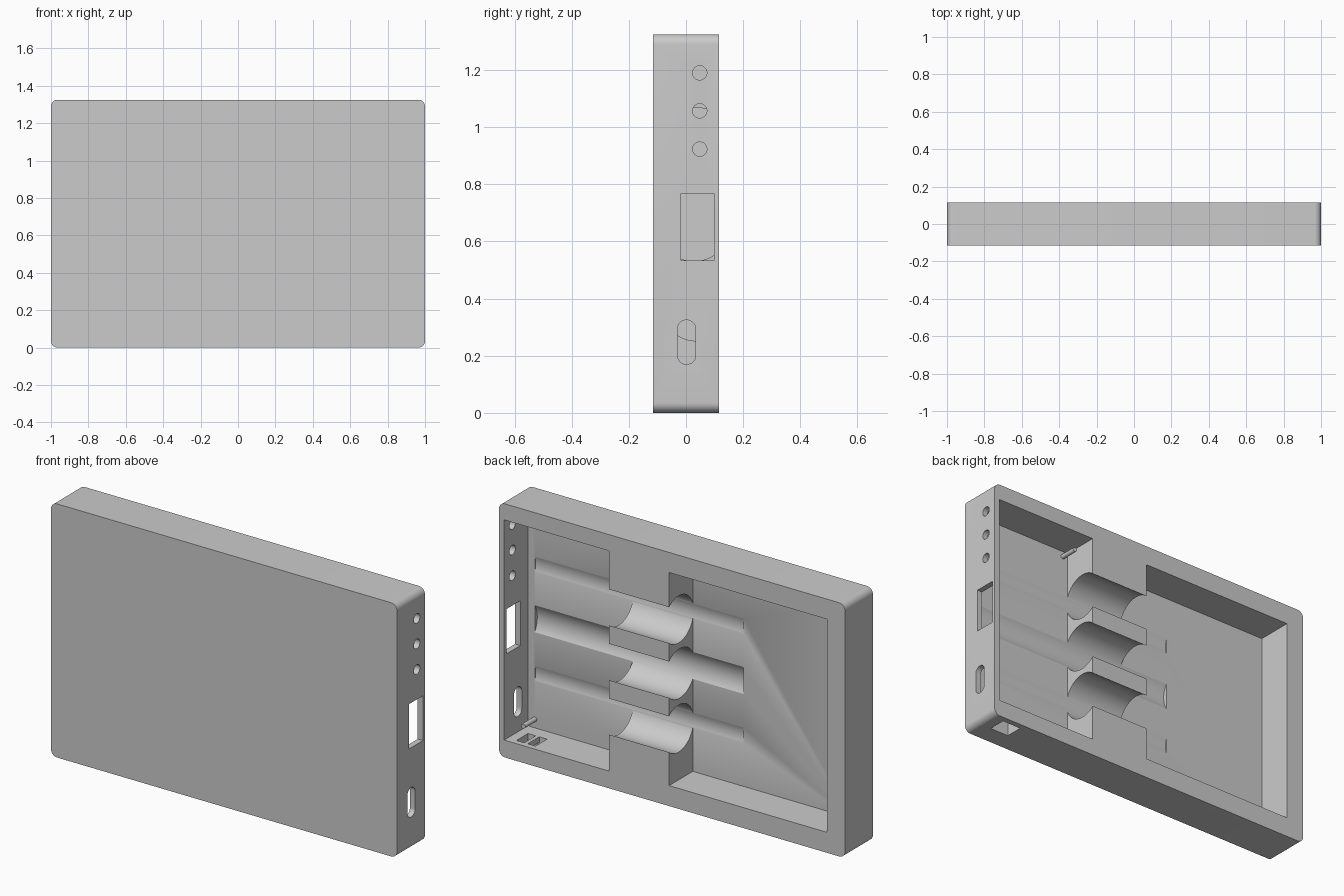
import bpy
import bmesh
import math
from mathutils import Matrix, Vector

if "Cube" in bpy.data.objects:
    bpy.data.objects.remove(bpy.data.objects["Cube"])

grey = bpy.data.materials.new("plain_grey")
grey.use_nodes = True
GREY = (0.6, 0.6, 0.6, 1)
grey.diffuse_color = GREY
grey.node_tree.nodes["Principled BSDF"].inputs["Base Color"].default_value = GREY

BACK, FLOOR, HEIGHT = 0.115, -0.08, 1.325


def finish(bm, name):
    mesh = bpy.data.meshes.new(name)
    bm.to_mesh(mesh)
    bm.free()
    obj = bpy.data.objects.new(name, mesh)
    mesh.materials.append(grey)
    bpy.context.collection.objects.link(obj)
    return obj


def box(name, x, y, z, radius=0, axis=1):
    """Box from (low, high) ranges, with the edges along one axis rounded."""
    bm = bmesh.new()
    bmesh.ops.create_cube(bm, size=1)
    for v in bm.verts:
        v.co = Vector([(r[0] + r[1]) / 2 + c * (r[1] - r[0]) for c, r in zip(v.co, (x, y, z))])
    if radius:
        edges = [e for e in bm.edges
                 if abs((e.verts[0].co - e.verts[1].co).normalized()[axis]) > 0.9]
        bmesh.ops.bevel(bm, geom=edges, offset=radius, segments=8, profile=0.5, affect='EDGES')
    return finish(bm, name)


def rod(name, start, end, radius, segments):
    """Cylinder between two points."""
    a, b = Vector(start), Vector(end)
    bm = bmesh.new()
    turn = (b - a).to_track_quat('Z', 'Y').to_matrix().to_4x4()
    bmesh.ops.create_cone(bm, cap_ends=True, segments=segments, radius1=radius, radius2=radius,
                          depth=(b - a).length, matrix=Matrix.Translation((a + b) / 2) @ turn)
    return finish(bm, name)


def activate(obj):
    bpy.ops.object.select_all(action='DESELECT')
    obj.select_set(True)
    bpy.context.view_layer.objects.active = obj


def combine(target, tool, operation='DIFFERENCE'):
    activate(target)
    mod = target.modifiers.new("cut", 'BOOLEAN')
    mod.operation, mod.solver, mod.object = operation, 'EXACT', tool
    bpy.ops.object.modifier_apply(modifier=mod.name)
    bpy.data.objects.remove(tool)


# Outer case with rounded corners
case = box("case", (-1, 1), (-BACK, BACK), (0, HEIGHT), 0.035)

# Two open compartments, leaving a web between them
combine(case, box("board_bay", (0.364, 0.97), (FLOOR, 0.2), (0.09, 1.24)))
combine(case, box("plain_bay", (-0.896, 0.017), (FLOOR, 0.2), (0.107, 1.22)))

# Three round troughs through the web and slightly into the floor
for step, y, radius in ((-1, 0.036, 0.123), (0, 0.028, 0.129), (1, 0.036, 0.123)):
    z = 0.66 + 0.285 * step
    combine(case, rod("trough", (-0.277, y, z), (0.93, y, z), radius, 64))

# Side openings: three round holes, a window and a slot
for z in (0.923, 1.057, 1.19):
    combine(case, rod("round_hole", (0.95, 0.048, z), (1.1, 0.048, z), 0.025, 32))
combine(case, box("window", (0.95, 1.1), (-0.018, 0.098), (0.533, 0.767)))
combine(case, box("slot", (0.95, 1.1), (-0.03, 0.034), (0.17, 0.325), 0.0315, 0))

# Bottom opening: square recess outside, split by a bar inside
combine(case, box("recess", (0.81, 0.92), (-0.01, 0.085), (-0.1, 0.06)))
for x in ((0.81, 0.855), (0.875, 0.92)):
    combine(case, box("bottom_hole", x, (-0.01, 0.085), (0.03, 0.12)))

# Mounting pins standing on the floor of the board bay
for x in (0.395, 0.93):
    for z in (0.135, 1.21):
        combine(case, rod("pin", (x, FLOOR - 0.01, z), (x, 0.015, z), 0.012, 24), 'UNION')

activate(case)
bpy.ops.object.shade_smooth_by_angle(angle=math.radians(30))
